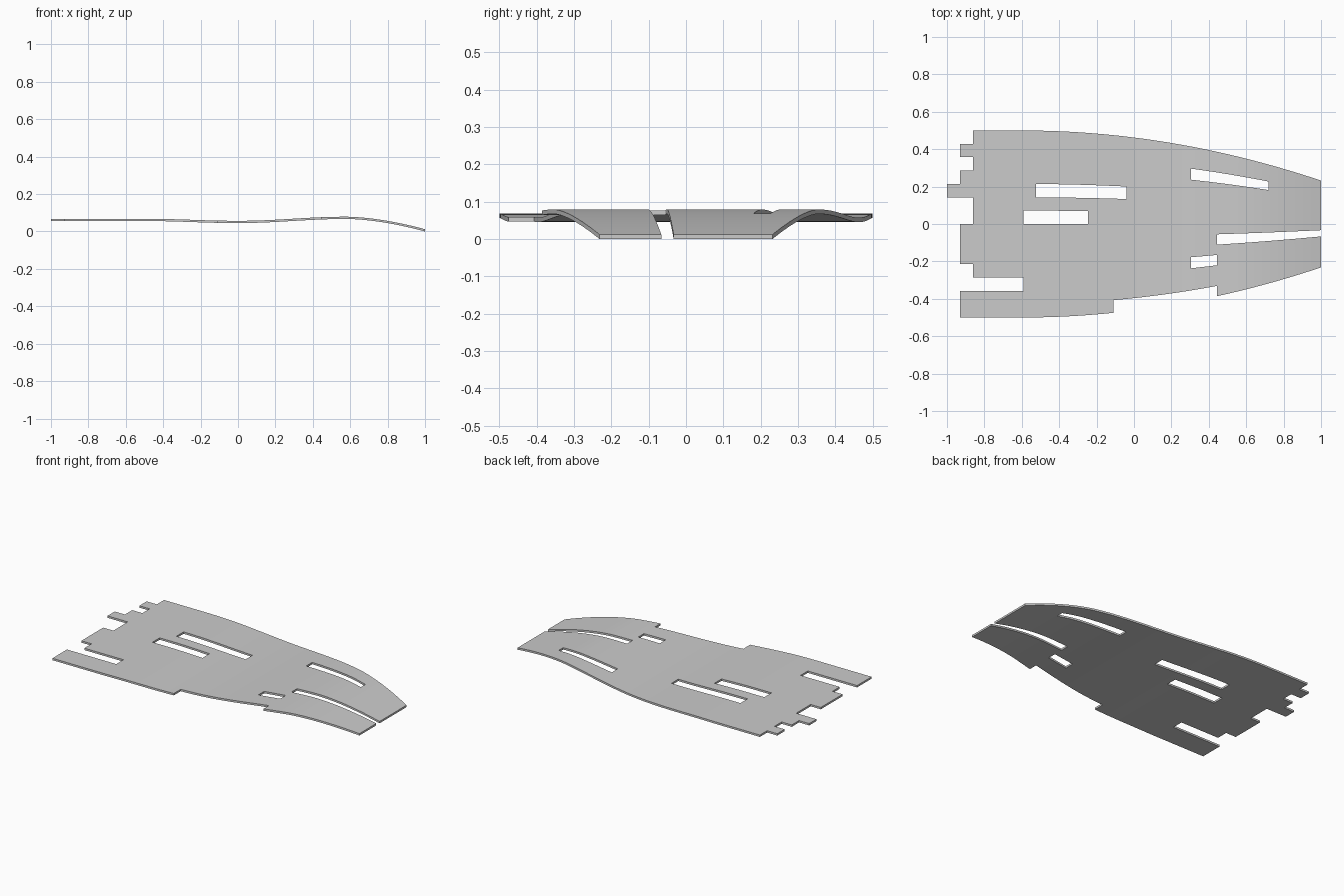
import bpy, bmesh, math

if "Cube" in bpy.data.objects:
    bpy.data.objects.remove(bpy.data.objects["Cube"])

THICK = 0.012
STRIPS = 7  # strips per side of the centre line; cuts follow the tapering strips

def half_width(x):
    t = max(0.0, (x + 0.6) / 1.6)
    return 0.5 - 0.268 * t * t

def blend(a, b, t):
    return a + (b - a) * (1 - math.cos(math.pi * t)) / 2

def height(x):
    if x < -0.5:
        return 0.062
    if x < 0:
        return blend(0.062, 0.051, (x + 0.5) / 0.5)
    if x < 0.58:
        return blend(0.051, 0.073, x / 0.58)
    return 0.073 - 0.067 * ((x - 0.58) / 0.42) ** 1.7

# Stepped rear edge: start x of each strip, from -y to +y
rear = [-.93, -.93, -.59, -.86, -.93, -.93, -.93,
        -.86, -.86, -1, -.93, -.86, -.93, -.86]

# Slots and edge notch: strip index, x start, x end
cuts = [(2, -.525, -.04), (0, -.59, -.245), (4, .305, .72),
        (-2, .445, 1), (-4, .305, .445), (-7, -.11, .445)]

# Stations along the length, including every cut end
stops = sorted(set(rear) | {x for c in cuts for x in c[1:]})
xs = []
for a, b in zip(stops, stops[1:]):
    n = max(1, math.ceil((b - a) / 0.03))
    xs += [a + (b - a) * k / n for k in range(n)]
xs.append(1.0)

def is_solid(strip, x):
    if x < rear[strip + STRIPS]:
        return False
    return not any(s == strip and a < x < b for s, a, b in cuts)

# Curved upper skin
bm = bmesh.new()
grid = [[bm.verts.new((x, half_width(x) * j / STRIPS, height(x) + THICK / 2))
         for j in range(-STRIPS, STRIPS + 1)] for x in xs]
for i in range(len(xs) - 1):
    mid = (xs[i] + xs[i + 1]) / 2
    for j in range(2 * STRIPS):
        if is_solid(j - STRIPS, mid):
            bm.faces.new((grid[i][j], grid[i + 1][j], grid[i + 1][j + 1], grid[i][j + 1]))
bmesh.ops.delete(bm, geom=[v for v in bm.verts if not v.link_faces], context='VERTS')

# Thickness: keep the upper skin, extrude a copy downwards
res = bmesh.ops.extrude_face_region(bm, geom=bm.faces[:], use_keep_orig=True)
low = [g for g in res['geom'] if isinstance(g, bmesh.types.BMVert)]
bmesh.ops.translate(bm, verts=low, vec=(0, 0, -THICK))
bmesh.ops.recalc_face_normals(bm, faces=bm.faces[:])

mesh = bpy.data.meshes.new("slotted_hull_panel")
bm.to_mesh(mesh)
bm.free()
panel = bpy.data.objects.new("slotted_hull_panel", mesh)
bpy.context.collection.objects.link(panel)
bpy.context.view_layer.objects.active = panel
panel.select_set(True)
bpy.ops.object.shade_smooth_by_angle(angle=math.radians(30))
